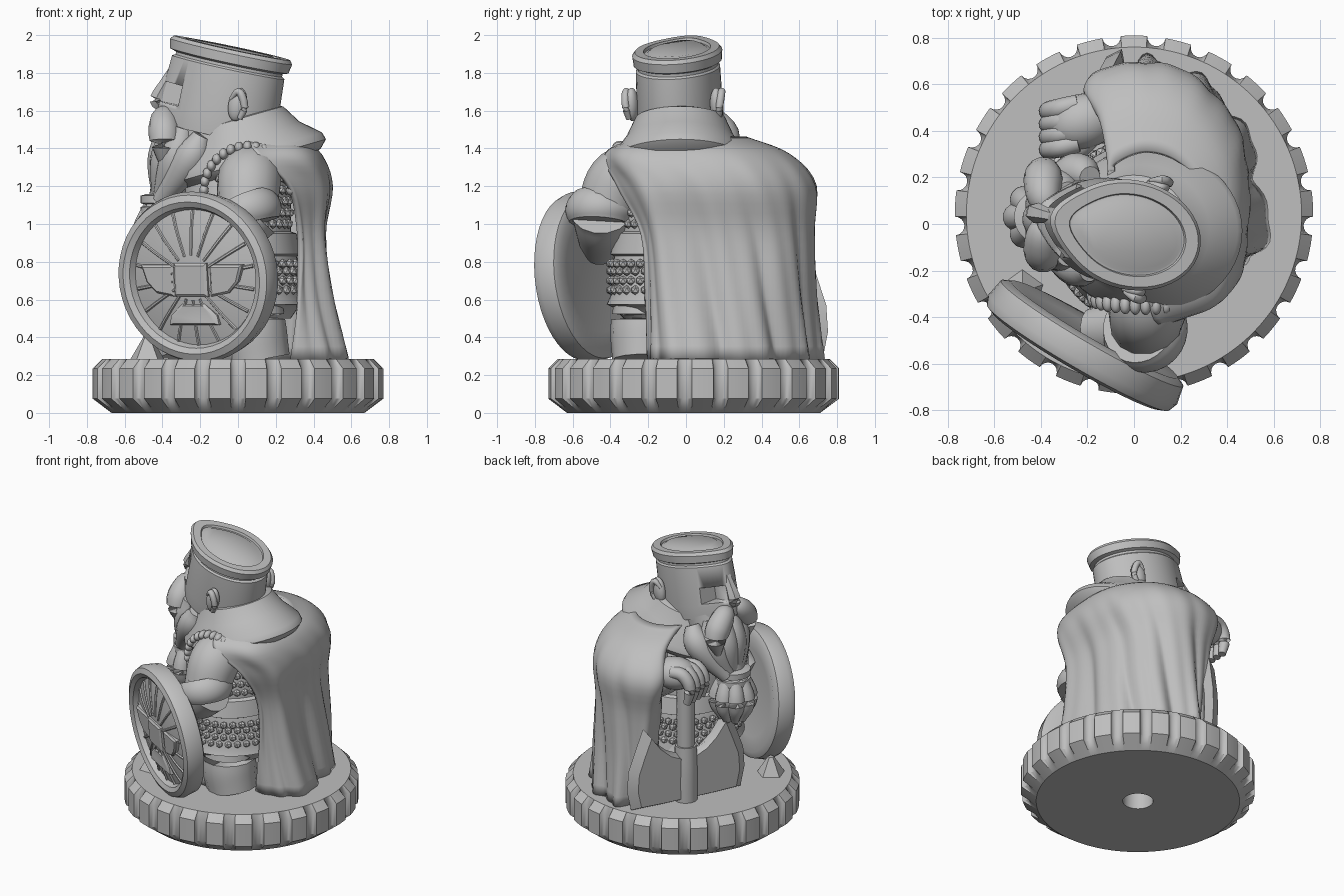
import bpy, bmesh
from math import sin, cos, pi, radians, sqrt
from mathutils import Vector as V, Matrix

cube = bpy.data.objects.get("Cube")
if cube:
    bpy.data.objects.remove(cube)

grey = bpy.data.materials.new("plain_grey")
grey.use_nodes = True
grey.diffuse_color = (.52, .52, .52, 1)
grey.node_tree.nodes["Principled BSDF"].inputs["Base Color"].default_value = grey.diffuse_color


def finish(name, bm, matrix=None, angle=40):
    bmesh.ops.recalc_face_normals(bm, faces=bm.faces)
    me = bpy.data.meshes.new(name)
    bm.to_mesh(me)
    bm.free()
    me.shade_smooth()
    me.set_sharp_from_angle(angle=radians(angle))
    me.materials.append(grey)
    ob = bpy.data.objects.new(name, me)
    bpy.context.scene.collection.objects.link(ob)
    if matrix:
        ob.matrix_world = matrix
    return ob


def skin(bm, rings, wrap=True, caps=True):
    rows = [[bm.verts.new(p) for p in r] for r in rings]
    n = len(rows[0])
    for a, b in zip(rows, rows[1:]):
        for i in range(n if wrap else n - 1):
            j = (i + 1) % n
            bm.faces.new((a[i], a[j], b[j], b[i]))
    if caps:
        bm.faces.new(rows[0][::-1])
        bm.faces.new(rows[-1])


def spline(pts, n):
    pts = [V(p) for p in pts]
    out = []
    for k in range(n):
        t = k / (n - 1) * (len(pts) - 1)
        i = min(int(t), len(pts) - 2)
        t -= i
        b, c = pts[i], pts[i + 1]
        a = pts[i - 1] if i else b * 2 - c
        d = pts[i + 2] if i + 2 < len(pts) else c * 2 - b
        out.append(b + (c - a) * t / 2 + (a * 2 - b * 5 + c * 4 - d) * t**2 / 2
                   + (b * 3 - a - c * 3 + d) * t**3 / 2)
    return out


def tube(bm, pts, radii, sides=14, n=14):
    path = spline(pts, n)
    width = spline([(r, 0) for r in radii], n)
    rings = []
    for i, p in enumerate(path):
        q = (path[min(i + 1, n - 1)] - path[max(i - 1, 0)]).to_track_quat('Z', 'Y')
        rings.append([p + q @ V((cos(a), sin(a), 0)) * max(width[i].x, .004)
                      for a in (2 * pi * k / sides for k in range(sides))])
    skin(bm, rings)


def ovals(sections, beak=0, n=48):
    def ring(z, rx, ry):
        return [V((rx * cos(a) * (1 + beak * max(0, -cos(a))**7), ry * sin(a), z))
                for a in (2 * pi * k / n for k in range(n))]
    return [ring(*s) for s in sections]


def ball(bm, centre, size, turn=0):
    m = Matrix.Translation(centre) @ Matrix.Rotation(turn, 4, 'Z') @ Matrix.Diagonal((*size, 1))
    bmesh.ops.create_uvsphere(bm, u_segments=20, v_segments=12, radius=1, matrix=m)


def lathed(name, sections, matrix, beak=0):
    bm = bmesh.new()
    skin(bm, ovals(sections, beak))
    return finish(name, bm, matrix)


# Notched base with a hole underneath
offsets = [-.052 * cos(pi * k / 8) for k in range(9)] + [.09, .126, .16]
rings = []
for z, r in [(.12, .1), (0, .1), (0, .67), (.03, .71), (.075, .77), (.235, .77), (.285, .72)]:
    ring = []
    for k in range(25):
        for o in offsets:
            a = -pi / 2 + 2 * pi * k / 25 + o
            notch = .77 - sqrt(max(0, .04**2 - (.77 * o)**2))
            rr = min(r, notch) if z > .02 else r
            ring.append(V((rr * cos(a), rr * sin(a) + .04, z)))
    rings.append(ring)
bm = bmesh.new()
skin(bm, rings)
finish("base", bm, angle=30)

# Mail coat with skirt and belt
coat = [(.5, .28, .3), (.56, .32, .36), (.575, .36, .39), (.62, .34, .37), (.8, .32, .355),
        (.83, .31, .35), (.84, .33, .37), (.95, .31, .345), (.96, .28, .32), (1.2, .28, .31),
        (1.32, .24, .26), (1.42, .15, .17)]
lathed("coat", coat, Matrix.Translation((0, -.03, 0)))

# Studs on the skirt and the mail
bm = bmesh.new()
for row, z in enumerate([.65, .7, .75, .79, 1, 1.06, 1.12, 1.18, 1.24]):
    for k in range(36):
        a = 2 * pi * (k + row % 2 / 2) / 36
        if z < .9 or -2 < a - 2 * pi < -.2:
            rx, ry = (.335, .37) if z < .9 else (.285, .315)
            m = Matrix.Translation((rx * cos(a), ry * sin(a) - .03, z))
            bmesh.ops.create_icosphere(bm, subdivisions=1, radius=.026, matrix=m)
finish("mail_studs", bm)

# Legs and boots
bm = bmesh.new()
for x, y in ((.08, -.22), (-.02, .2)):
    tube(bm, [(x + .03, y, .28), (x, y, .45), (x, y, .65)], [.17, .18, .15])
    ball(bm, (x - .12, y, .34), (.2, .12, .1))
finish("legs", bm)

# Shield arm with cuff, covered arm
bm = bmesh.new()
tube(bm, [(.09, -.2, 1.29), (.06, -.35, 1.23), (.05, -.43, 1.06)], [.15, .17, .155])
tube(bm, [(.08, -.45, 1.06), (0, -.45, .98), (-.18, -.46, .87)], [.16, .14, .1])
tube(bm, [(.1, .2, 1.24), (.1, .44, 1.12), (-.08, .46, 1.14), (-.24, .42, 1.21)], [.14, .16, .12, .085])
finish("arms", bm)
bm = bmesh.new()
tube(bm, [(.02, -.435, 1.12), (.045, -.45, 1.06), (.06, -.455, 1)], [.165, .19, .165], 28)
finish("arm_cuff", bm)
bm = bmesh.new()
for k in range(17):
    a = pi * k / 16
    ball(bm, (.05 + .23 * cos(a), -.31 - .04 * sin(a), 1.18 + .23 * sin(a)), (.024, .04, .03))
finish("sleeve_trim", bm)

# Cape: outlines from hem to neck, filled in with splines and folds
outlines = {
    .285: [(.28, -.18), (.53, -.13), (.53, .18), (.43, .45), (.26, .62), (.06, .69), (-.05, .6), (-.1, .46)],
    .62: [(.3, -.19), (.46, -.13), (.47, .16), (.42, .42), (.26, .6), (.05, .66), (-.08, .6), (-.1, .46)],
    .95: [(.32, -.23), (.43, -.14), (.44, .14), (.4, .4), (.27, .59), (.05, .66), (-.13, .59), (-.11, .45)],
    1.2: [(.27, -.36), (.45, -.2), (.48, .1), (.45, .36), (.3, .58), (.05, .68), (-.2, .6), (-.11, .45)],
    1.36: [(.1, -.42), (.36, -.31), (.43, 0), (.4, .28), (.25, .48), (.05, .54), (-.13, .48), (-.09, .36)],
    1.45: [(.05, -.27), (.24, -.22), (.31, 0), (.27, .18), (.17, .28), (.04, .31), (-.08, .26), (-.1, .2)]}
levels = [[V((p.x, p.y, z)) for p in spline(o, 90)] for z, o in outlines.items()]
rows = list(zip(*[spline(col, 26) for col in zip(*levels)]))
for j, row in enumerate(rows):
    low = max(0, 1 - j / 20)
    for i, p in enumerate(row):
        wave = sin(i * .42 + j * .22) + .5 * sin(i * .9 + j * .3)
        p.xy += V((p.x, p.y - .1)).normalized() * wave * .022 * low
bm = bmesh.new()
skin(bm, rows, wrap=False, caps=False)
cape = finish("cape", bm, angle=60)
thick = cape.modifiers.new("thickness", 'SOLIDIFY')
thick.thickness = .03
thick.offset = 0

# Cape collar
tilt = Matrix.Translation((.04, -.03, 1.41)) @ Matrix.Rotation(radians(-16), 4, 'Y')
lathed("collar", [(-.17, .24, .2), (-.12, .38, .33), (-.08, .42, .355), (-.04, .41, .345),
                  (.05, .31, .285), (.15, .25, .24), (.16, .22, .21)], tilt)

# Helmet with rim, front peak and eye openings
head = (Matrix.Translation((-.085, -.03, 1.56)) @ Matrix.Rotation(radians(-13), 4, 'Z')
        @ Matrix.Rotation(radians(12), 4, 'Y'))
helmet = lathed("helmet", [(-.09, .29, .215), (0, .3, .225), (.27, .285, .22), (.28, .27, .21),
                           (.295, .27, .21), (.305, .3, .23), (.355, .31, .235), (.375, .295, .22),
                           (.375, .24, .175), (.36, .235, .17), (.36, .225, .16), (.375, .2, .14)], head, .17)
bm = bmesh.new()
for s in (-1, 1):
    m = Matrix.Translation((-.32, s * .1, .075)) @ Matrix.Diagonal((.22, .14, .11, 1))
    bmesh.ops.create_cube(bm, size=1, matrix=m)
cutter = finish("eye_cutter", bm, head)
cutter.hide_render = True
cutter.display_type = 'WIRE'
cut = helmet.modifiers.new("eye_openings", 'BOOLEAN')
cut.object = cutter
cut.operation = 'DIFFERENCE'

# Nose guard and ears
bm = bmesh.new()
tube(bm, [(-.31, 0, .19), (-.335, 0, .12), (-.36, 0, .02), (-.32, 0, -.01)], [.03, .035, .045, .02], 6)
finish("nose_guard", bm, head)
bm = bmesh.new()
for s in (-1, 1):
    ball(bm, (.12, s * .23, .1), (.05, .035, .09))
    tube(bm, [(.15, s * .245, .03), (.165, s * .255, .1), (.12, s * .26, .17), (.08, s * .245, .12)],
         [.015, .02, .02, .01])
finish("ears", bm, head)

# Beard, moustache and the bound tuft
bm = bmesh.new()
tube(bm, [(-.2, 0, 1.5), (-.28, .02, 1.33), (-.4, .03, 1.12)], [.19, .165, .08], 20)
for k in range(-3, 4):
    y = k * .066
    tube(bm, [(-.36 + .019 * k * k, y, 1.54 - .008 * k * k), (-.39 + .015 * k * k, y * .98 + .02, 1.34),
              (-.41, y * .45 + .03, 1.12)], [.05, .09, .045])
for s in (-1, 1):
    tube(bm, [(-.37, .04 + s * .02, 1.57), (-.39, .04 + s * .09, 1.55), (-.39, .04 + s * .17, 1.45),
              (-.39, .04 + s * .15, 1.3)], [.05, .075, .08, .02])
for k in range(8):
    d = V((cos(k * pi / 4), sin(k * pi / 4), 0))
    c = V((-.4, .03, 0))
    tube(bm, [c + d * .05 + V((0, 0, 1.12)), c + d * .105 + V((0, 0, .94)), c + d * .07 + V((0, 0, .79))],
         [.04, .06, .025])
finish("beard", bm)
bm = bmesh.new()
for z in (1.07, 1.13):
    skin(bm, [[p + V((-.4, .03, z)) for p in r] for r in
              ovals([(-.03, .08, .08), (-.02, .115, .115), (.02, .115, .115), (.03, .08, .08)])])
finish("beard_bands", bm)

# Hand resting on the axe handle
bm = bmesh.new()
ball(bm, (-.22, .44, 1.22), (.15, .12, .11), .3)
for k in range(4):
    y = .35 + k * .055
    tube(bm, [(-.24, y, 1.26), (-.32, y - .02, 1.25), (-.37, y - .03, 1.17), (-.35, y - .03, 1.05)],
         [.042, .044, .04, .025])
tube(bm, [(-.18, .38, 1.22), (-.24, .32, 1.19), (-.3, .3, 1.1)], [.045, .042, .028])
finish("hand", bm)

# Axe handle and double blade
foot = V((-.25, .36, 0))
bm = bmesh.new()
tube(bm, [foot + V((0, 0, z)) for z in (.28, .7, 1.22)], [.06, .06, .06], 12)
tube(bm, [foot + V((0, 0, z)) for z in (.28, .5, .68)], [.078, .078, .072], 12)
finish("axe_handle", bm, angle=35)
half = [(.04, .62), (.15, .67), (.24, .75), (.32, .86), (.375, .72), (.43, .57), (.44, .43),
        (.41, .29), (.2, .285), (.04, .285)]
along, across = V((.45, .89, 0)), V((.89, -.45, 0))
bm = bmesh.new()
for s in (-1, 1):
    skin(bm, [[foot + along * s * (.04 + (u - .04) * f) + across * w + V((0, 0, .45 + (z - .45) * f))
               for u, z in half] for w, f in ((-.045, .85), (0, 1), (.045, .85))])
finish("axe_blades", bm, angle=35)

# Round shield: domed disc and raised rim
out = V((-.5, -.86, -.1)).normalized()
place = Matrix.Translation((-.215, -.53, .72)) @ out.to_track_quat('Z', 'Y').to_matrix().to_4x4()
disc = [(-.07, .3), (-.09, .4), (-.07, .44), (.01, .455), (.05, .44), (.065, .405), (.05, .375),
        (.015, .36), (.04, .26), (.055, .15), (.06, .02)]
lathed("shield", [(z, r * 1.03, r) for z, r in disc], place)

# Shield ridges and plain raised plates
bm = bmesh.new()
for k in range(18):
    d = V((cos(k * pi / 9 + .17), sin(k * pi / 9 + .17), 0))
    tube(bm, [d * .12 + V((0, 0, .058)), d * .26 + V((0, 0, .042)), d * .36 + V((0, 0, .018))],
         [.008, .009, .01], 6, 8)


def plate(pts, low, high):
    mid = sum((V(p) for p in pts), V((0, 0))) / len(pts)
    skin(bm, [[V((*(mid + (V(p) - mid) * f), z)) for p in pts] for z, f in ((low, 1), (high, 1), (high + .01, .85))])


plate([(-.1, -.1), (.1, -.1), (.1, .08), (-.1, .08)], .03, .07)
for s in (-1, 1):
    plate([(s * .11, -.1), (s * .22, -.08), (s * .28, -.02), (s * .31, .07), (s * .11, .07)], .01, .055)
plate([(-.15, -.25), (.15, -.25), (.14, -.2), (.07, -.14), (-.07, -.14), (-.14, -.2)], .01, .055)
finish("shield_relief", bm, place, 30)

# Small rock on the base
bm = bmesh.new()
bmesh.ops.create_cone(bm, cap_ends=True, segments=5, radius1=.1, radius2=.02, depth=.13,
                      matrix=Matrix.Translation((-.48, -.29, .34)))
finish("rock", bm, angle=20)
